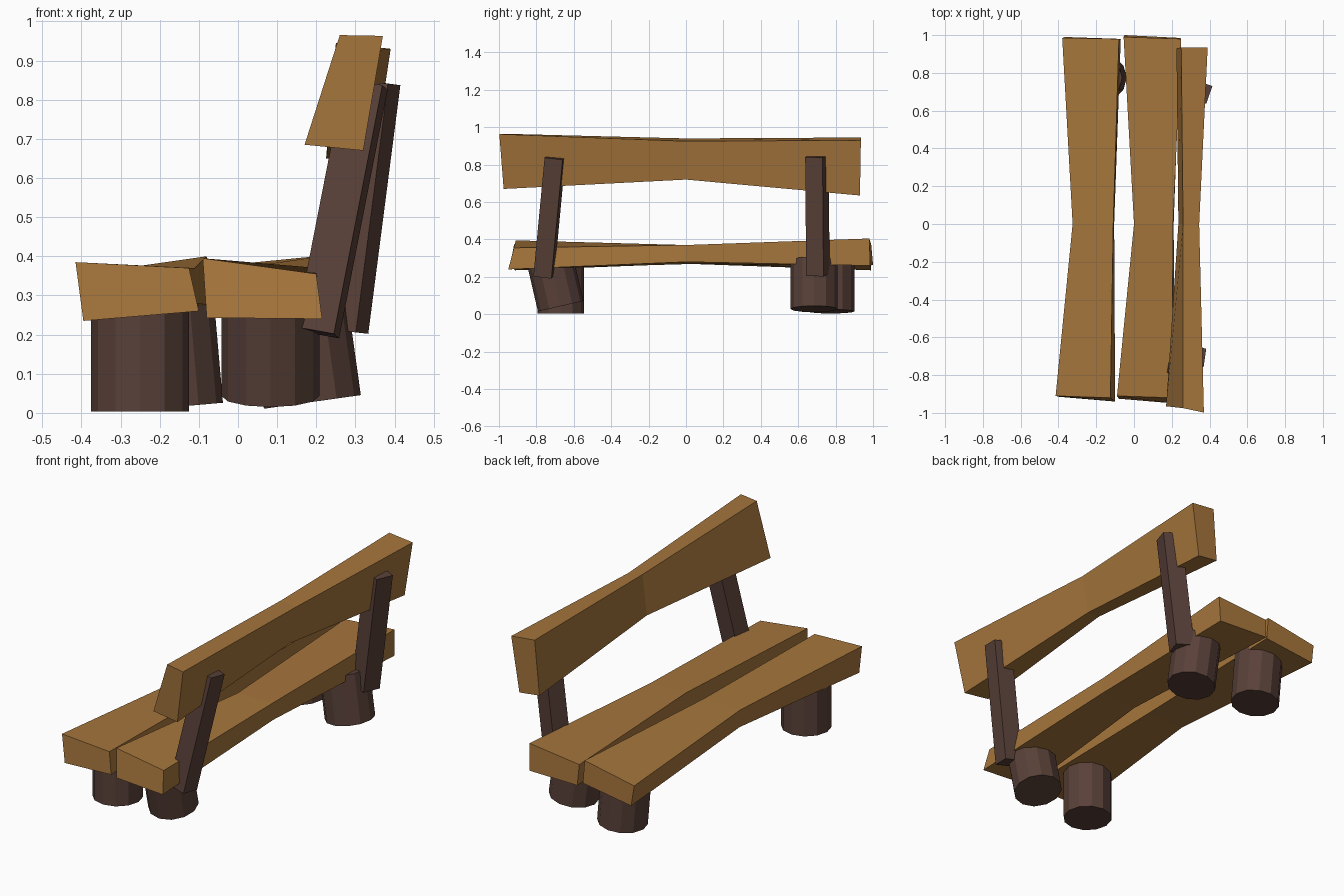
import bpy, bmesh, math
from mathutils import Vector, Matrix

if "Cube" in bpy.data.objects:
    bpy.data.objects.remove(bpy.data.objects["Cube"])


def material(name, rgb):
    m = bpy.data.materials.new(name)
    m.diffuse_color = (*rgb, 1)
    m.use_nodes = True
    m.node_tree.nodes["Principled BSDF"].inputs["Base Color"].default_value = m.diffuse_color
    return m


WOOD = material("plank_wood", (0.38, 0.18, 0.045))
BARK = material("dark_wood", (0.10, 0.052, 0.04))


def finish(name, bm, mat):
    bmesh.ops.recalc_face_normals(bm, faces=bm.faces)
    me = bpy.data.meshes.new(name)
    bm.to_mesh(me)
    bm.free()
    me.materials.append(mat)
    ob = bpy.data.objects.new(name, me)
    bpy.context.collection.objects.link(ob)
    return ob


def plank(name, ys, sections):
    """Loft four-cornered sections (x, z) along y; ys holds the corner y values."""
    bm = bmesh.new()
    rings = [[bm.verts.new((x, y, z)) for (x, z), y in zip(sec, yy)]
             for yy, sec in zip(ys, sections)]
    for a, b in zip(rings, rings[1:]):
        for i in range(4):
            j = (i + 1) % 4
            bm.faces.new((a[i], a[j], b[j], b[i]))
    bm.faces.new(rings[0])
    bm.faces.new(rings[-1])
    finish(name, bm, WOOD)


def leg(name, base, tilt_x, tilt_y, length=0.28, r=0.125):
    """Log leg whose bottom disc centre sits at base."""
    bm = bmesh.new()
    bmesh.ops.create_cone(bm, cap_ends=True, segments=12, radius1=r, radius2=r, depth=length)
    rot = Matrix.Rotation(math.radians(tilt_x), 4, 'X') @ Matrix.Rotation(math.radians(tilt_y), 4, 'Y')
    bm.transform(Matrix.Translation(base) @ rot @ Matrix.Translation((0, 0, length / 2)))
    finish(name, bm, BARK)


def post(name, bottom, top, yaw):
    """Square post running between two end centres, turned about its axis."""
    bottom, top = Vector(bottom), Vector(top)
    z = (top - bottom).normalized()
    a = math.radians(yaw)
    x = Vector((math.cos(a), math.sin(a), 0))
    x = (x - z * x.dot(z)).normalized()
    y = z.cross(x)
    rot = Matrix((x, y, z)).transposed().to_4x4()
    bm = bmesh.new()
    bmesh.ops.create_cube(bm, size=1)
    bm.transform(Matrix.Translation((bottom + top) / 2) @ rot
                 @ Matrix.Diagonal((0.10, 0.098, (top - bottom).length, 1)))
    finish(name, bm, BARK)


# Seat planks and backrest: corners run top-left, top-right, bottom-right, bottom-left
plank("seat_plank_front",
      [(-0.91, -0.92, -0.94, -0.915), (0, 0, 0, 0), (0.985, 0.98, 0.98, 0.99)],
      [[(-0.415, 0.385), (-0.125, 0.37), (-0.10, 0.26), (-0.395, 0.235)],
       [(-0.325, 0.365), (-0.11, 0.37), (-0.105, 0.28), (-0.32, 0.27)],
       [(-0.38, 0.345), (-0.08, 0.40), (-0.07, 0.275), (-0.365, 0.235)]])
plank("seat_plank_rear",
      [(-0.91, -0.92, -0.95, -0.925), (0, 0, 0, 0), (0.99, 0.98, 0.985, 1.0)],
      [[(-0.09, 0.395), (0.20, 0.355), (0.215, 0.24), (-0.08, 0.243)],
       [(0.0, 0.37), (0.207, 0.37), (0.21, 0.28), (0.0, 0.268)],
       [(-0.055, 0.375), (0.25, 0.405), (0.245, 0.26), (-0.05, 0.265)]])
plank("backrest",
      [(-0.975, -0.998, -0.975, -0.965), (0, 0, 0, 0), (0.935, 0.935, 0.93, 0.93)],
      [[(0.26, 0.965), (0.37, 0.963), (0.32, 0.67), (0.17, 0.685)],
       [(0.26, 0.94), (0.345, 0.925), (0.31, 0.72), (0.235, 0.725)],
       [(0.25, 0.945), (0.39, 0.93), (0.345, 0.635), (0.225, 0.65)]])

# Four log legs, each leaning a little differently
leg("leg_front_near", (-0.25, -0.67, 0.003), 0, 0)
leg("leg_rear_near", (0.083, -0.67, 0.043), 13, 0, 0.25)
leg("leg_front_far", (-0.163, 0.775, 0.015), 0, -5)
leg("leg_rear_far", (0.19, 0.685, 0.028), 0, -8, 0.265)

# Posts that carry the backrest
post("back_post_near", (0.203, -0.76, 0.205), (0.327, -0.70, 0.84), -8)
post("back_post_far", (0.27, 0.705, 0.21), (0.352, 0.70, 0.845), -19)
